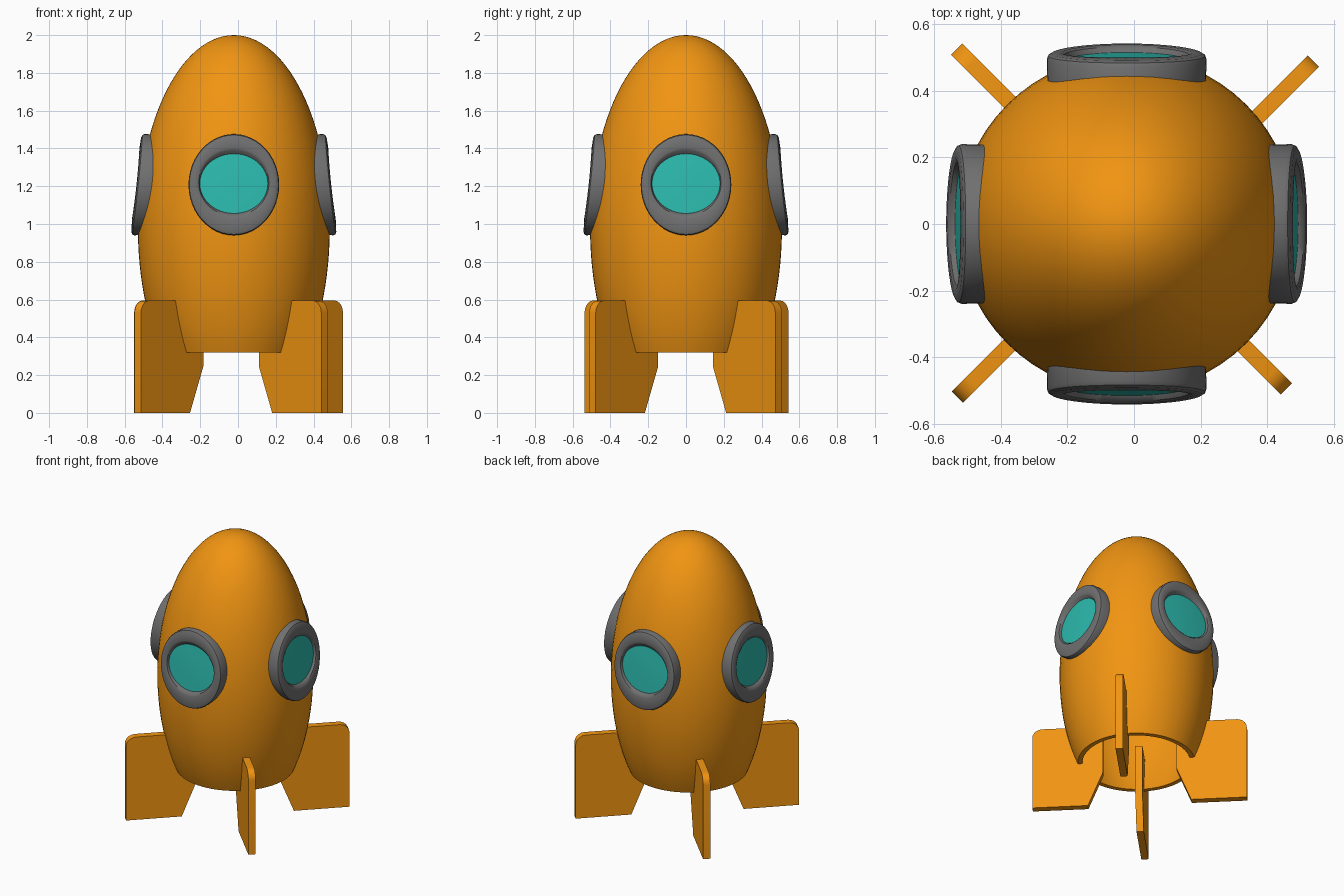
import bpy, bmesh
from math import sin, cos, pi, acos, sqrt
from mathutils import Vector

if "Cube" in bpy.data.objects:
    bpy.data.objects.remove(bpy.data.objects["Cube"])

CX, CY = -0.022, 0.0          # rocket axis
R, H, ZC = 0.508, 1.02, 0.98  # hull ellipsoid
Z_CUT, WALL = 0.32, 0.03
N = 64


def material(name, rgb):
    m = bpy.data.materials.new(name)
    m.diffuse_color = (*rgb, 1)
    m.use_nodes = True
    m.node_tree.nodes["Principled BSDF"].inputs["Base Color"].default_value = m.diffuse_color
    return m


orange = material("orange_paint", (0.88, 0.30, 0.006))
teal = material("teal_glass", (0.025, 0.49, 0.42))
grey = material("grey_metal", (0.16, 0.16, 0.16))


def finish(name, bm, mat):
    bmesh.ops.remove_doubles(bm, verts=bm.verts, dist=1e-5)
    bmesh.ops.recalc_face_normals(bm, faces=bm.faces)
    me = bpy.data.meshes.new(name)
    bm.to_mesh(me)
    bm.free()
    me.materials.append(mat)
    ob = bpy.data.objects.new(name, me)
    bpy.context.collection.objects.link(ob)
    bpy.ops.object.select_all(action='DESELECT')
    ob.select_set(True)
    bpy.context.view_layer.objects.active = ob
    bpy.ops.object.shade_smooth_by_angle(angle=0.6)
    return ob


def skin(name, loops, mat, closed=False):
    """Bridge equal-length rings of points with quads."""
    bm = bmesh.new()
    rows = [[bm.verts.new(p) for p in loop] for loop in loops]
    pairs = list(zip(rows, rows[1:])) + ([(rows[-1], rows[0])] if closed else [])
    for a, b in pairs:
        for i in range(len(a)):
            j = (i + 1) % len(a)
            bm.faces.new((a[i], a[j], b[j], b[i]))
    return finish(name, bm, mat)


# Hull: hollow ellipsoid shell, cut open at the bottom
def arc(r, h, steps=40):
    end = acos((Z_CUT - ZC) / h)
    return [(r * sin(end * i / steps), ZC + h * cos(end * i / steps)) for i in range(steps + 1)]


profile = arc(R, H) + arc(R - WALL, H - WALL)[::-1]
skin("hull", [[(CX + r * cos(2 * pi * k / N), CY + r * sin(2 * pi * k / N), z) for k in range(N)]
              for r, z in profile], orange)


# Portholes: oval frame with a recessed pane, repeated on four sides
def face_depth(u, z):
    t = (z - 1.208) / 0.267
    return 0.522 - 0.0275 * t - 0.0095 * t * t - 0.25 * u * u


def hull_depth(u, z):
    return R * sqrt(1 - (u / R) ** 2 - ((z - ZC) / H) ** 2)


def oval(quarter, a, b, zc, off, on_hull=False):
    c, s = [(0, -1), (1, 0), (0, 1), (-1, 0)][quarter]
    pts = []
    for k in range(48):
        u, z = a * cos(2 * pi * k / 48), zc + b * sin(2 * pi * k / 48)
        d = (hull_depth if on_hull else face_depth)(u, z) + off
        pts.append((CX + c * d - s * u, CY + s * d + c * u, z))
    return pts


for q, side in enumerate(("front", "right", "back", "left")):
    skin(side + "_window_frame", [
        oval(q, 0.238, 0.266, 1.208, -0.02, True),
        oval(q, 0.240, 0.268, 1.208, -0.012),
        oval(q, 0.236, 0.263, 1.208, -0.002),
        oval(q, 0.226, 0.250, 1.209, 0.003),
        oval(q, 0.196, 0.188, 1.215, 0.003),
        oval(q, 0.186, 0.174, 1.217, -0.003),
        oval(q, 0.178, 0.156, 1.214, -0.024),
        oval(q, 0.178, 0.156, 1.214, -0.05)], grey, closed=True)
    skin(side + "_window_pane",
         [oval(q, 0.18 * f, 0.158 * f, 1.214, -0.019) for f in (0, 0.35, 0.7, 1)] +
         [oval(q, 0.18 * f, 0.158 * f, 1.214, -0.045) for f in (1, 0.5, 0)], teal)

# Fins: (distance inward from the tip, height), rounded upper outer corner
C = 0.065
fin_profile = [(0, 0), (0.368, 0), (0.467, 0.245), (0.467, 0.595)]
fin_profile += [(C - C * sin(pi / 2 * i / 5), 0.595 - C + C * cos(pi / 2 * i / 5)) for i in range(6)]

for name, tx, ty in (("front_left_fin", -0.531, -0.520), ("front_right_fin", 0.458, -0.495),
                     ("back_right_fin", 0.539, 0.490), ("back_left_fin", -0.533, 0.526)):
    out = Vector((1 if tx > 0 else -1, 1 if ty > 0 else -1, 0)).normalized()
    side = Vector((-out.y, out.x, 0))
    bm = bmesh.new()
    face = bm.faces.new([bm.verts.new(Vector((tx, ty, z)) - out * d - side * 0.024)
                         for d, z in fin_profile])
    new = bmesh.ops.extrude_face_region(bm, geom=[face], use_keep_orig=True)["geom"]
    bmesh.ops.translate(bm, vec=side * 0.048,
                        verts=[v for v in new if isinstance(v, bmesh.types.BMVert)])
    finish(name, bm, orange)
